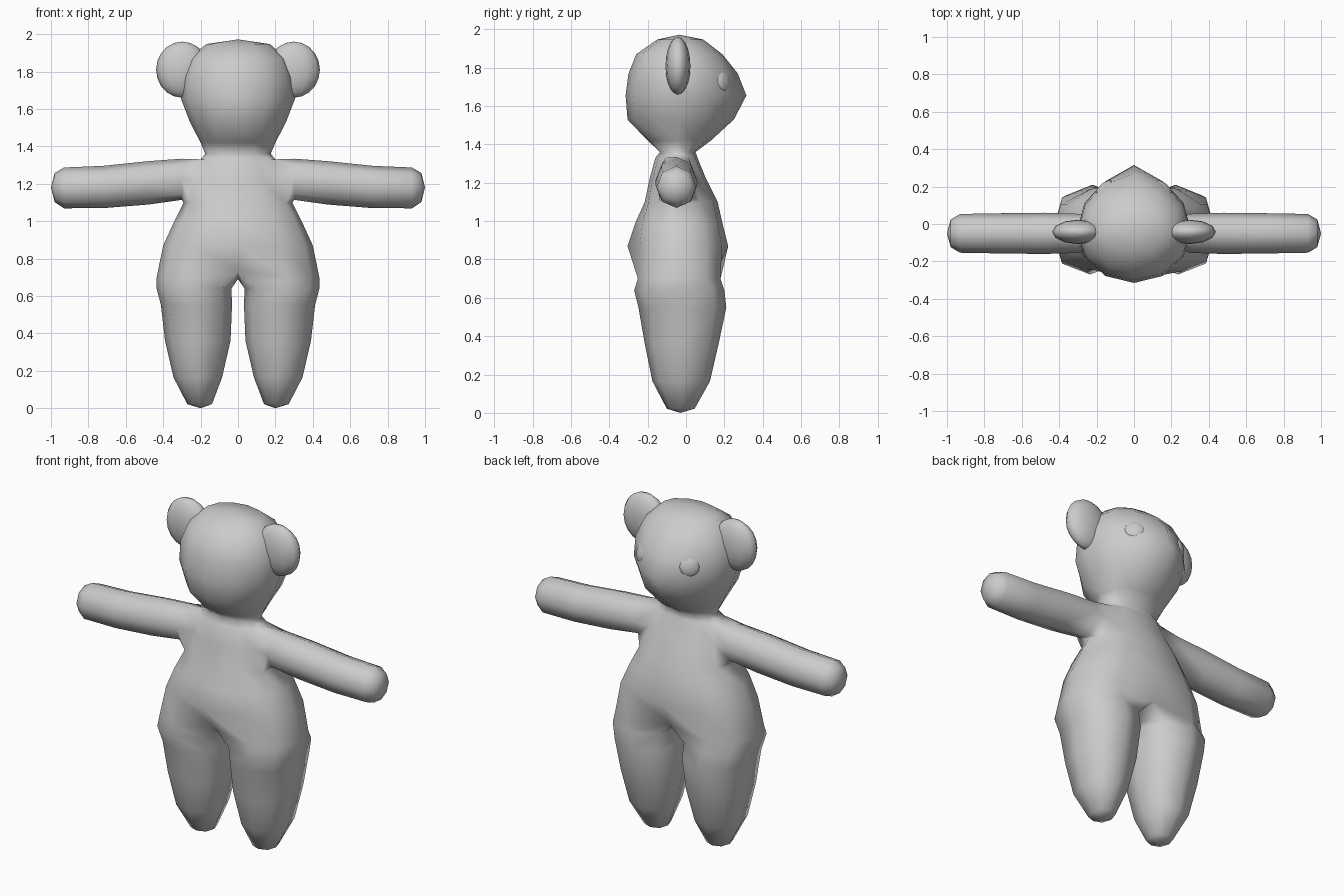
import bpy, bmesh
from math import sin, cos, radians, copysign
from mathutils import Vector, Matrix

if "Cube" in bpy.data.objects:
    bpy.data.objects.remove(bpy.data.objects["Cube"])


def sq(v, p):
    return copysign(abs(v) ** p, v) if abs(v) > 1e-6 else 0.0


def bridge(bm, a, b):
    n = len(a)
    for i in range(n):
        bm.faces.new((a[i], a[(i + 1) % n], b[(i + 1) % n], b[i]))


def cap(bm, ring, tip):
    v = bm.verts.new(tip)
    for i in range(len(ring)):
        bm.faces.new((ring[i], ring[(i + 1) % len(ring)], v))


def finish(name, bm):
    bmesh.ops.recalc_face_normals(bm, faces=bm.faces)
    for f in bm.faces:
        f.smooth = True
    me = bpy.data.meshes.new(name)
    bm.to_mesh(me)
    bm.free()
    ob = bpy.data.objects.new(name, me)
    bpy.context.collection.objects.link(ob)
    return ob


# Torso and head: z, half width, back y, front y, squareness,
# extra depth at back centre, extra depth at front centre
YC = -0.04
RINGS = [
    (0.70, 0.435, -0.275, 0.205, 0.75, -0.06, -0.05),
    (0.87, 0.40, -0.265, 0.215, 0.80, 0.04, 0.005),
    (0.99, 0.345, -0.25, 0.19, 0.80, 0.015, 0),
    (1.10, 0.29, -0.215, 0.165, 0.85, 0, 0),
    (1.22, 0.24, -0.19, 0.105, 0.85, 0, 0),
    (1.33, 0.20, -0.16, 0.06, 0.85, 0, 0),
    (1.36, 0.175, -0.135, 0.05, 1, 0, 0),
    (1.42, 0.20, -0.20, 0.13, 1, 0, 0),
    (1.53, 0.257, -0.305, 0.24, 1, 0, 0.01),
    (1.655, 0.305, -0.315, 0.27, 1, 0, 0.045),
    (1.77, 0.30, -0.30, 0.25, 1, 0, 0.02),
    (1.87, 0.26, -0.26, 0.19, 1, 0, 0),
    (1.947, 0.17, -0.15, 0.09, 1, 0, 0),
]
bm = bmesh.new()
rings = []
for i, (z, w, yb, yf, p, eb, ef) in enumerate(RINGS):
    ring = []
    for k in range(12):
        a = radians(30 * k)
        c = cos(a)
        y = YC + sq(c, p) * ((yf - YC) if c > 0 else (YC - yb))
        y += {0: ef, 6: -eb}.get(k, 0)
        lift = 0.03 if i == 0 and k in (0, 6) else 0
        ring.append(bm.verts.new((w * sq(sin(a), p), y, z + lift)))
    rings.append(ring)
for i in range(len(rings) - 1):
    for k in range(12):
        if i in (3, 4) and k in (2, 3, 8, 9):   # arm openings
            continue
        n = (k + 1) % 12
        bm.faces.new((rings[i][k], rings[i][n], rings[i + 1][n], rings[i + 1][k]))
cap(bm, rings[-1], (0, -0.035, 1.972))

crotch = bm.verts.new((0, -0.03, 0.69))
# Arms: x, centre z, radius
ARM = [(0.30, 1.224, 0.110), (0.48, 1.205, 0.116), (0.72, 1.183, 0.113),
       (0.93, 1.178, 0.109), (0.98, 1.18, 0.078)]
# Legs: z, centre x, half width, back y, front y
LEG = [(0.64, 0.235, 0.200, -0.270, 0.20), (0.55, 0.222, 0.190, -0.248, 0.21),
       (0.36, 0.215, 0.175, -0.215, 0.17), (0.165, 0.215, 0.130, -0.175, 0.125),
       (0.022, 0.205, 0.066, -0.100, 0.045)]
for s in (1, -1):
    def col(r, k):
        return rings[r][k if s > 0 else (12 - k) % 12]
    prev = [col(r, k) for r, k in ((3, 2), (3, 3), (3, 4), (4, 4),
                                   (5, 4), (5, 3), (5, 2), (4, 2))]
    for x, zc, r in ARM:
        ring = []
        for j in range(8):
            t = radians(-45 - 45 * j)
            ring.append(bm.verts.new((s * x, -0.05 + 0.95 * r * cos(t), zc + r * sin(t))))
        bridge(bm, prev, ring)
        prev = ring
    cap(bm, prev, (s * 1.0, -0.05, 1.18))

    prev = [col(0, k) for k in range(7)] + [crotch]
    for z, cx, rx, yb, yf in LEG:
        ring = []
        for j in range(8):
            t = radians(135 - 45 * j)
            g = 1.06 if j % 2 == 0 else 1.0
            ring.append(bm.verts.new((s * (cx + g * rx * cos(t)),
                                      (yf + yb) / 2 + g * (yf - yb) / 2 * sin(t), z)))
        bridge(bm, prev, ring)
        prev = ring
    cap(bm, prev, (s * 0.2, -0.03, 0))
bmesh.ops.delete(bm, geom=[v for v in bm.verts if not v.link_faces], context='VERTS')
finish("bear_body", bm)


def blob(name, loc, scale, normal, seg, rows):
    bm = bmesh.new()
    rot = Vector(normal).to_track_quat('Z', 'Y').to_matrix().to_4x4()
    m = Matrix.Translation(loc) @ rot @ Matrix.Diagonal((*scale, 1))
    bmesh.ops.create_uvsphere(bm, u_segments=seg, v_segments=rows, radius=1, matrix=m)
    return finish(name, bm)


# Ears and eyes
for s, side in ((1, "right"), (-1, "left")):
    blob(side + "_ear", (s * 0.298, -0.042, 1.81), (0.14, 0.065, 0.15), (0, 0, 1), 12, 10)
    blob(side + "_eye", (s * 0.158, 0.192, 1.73), (0.056, 0.056, 0.024),
         (s * 0.62, 0.75, 0.2), 20, 10)
